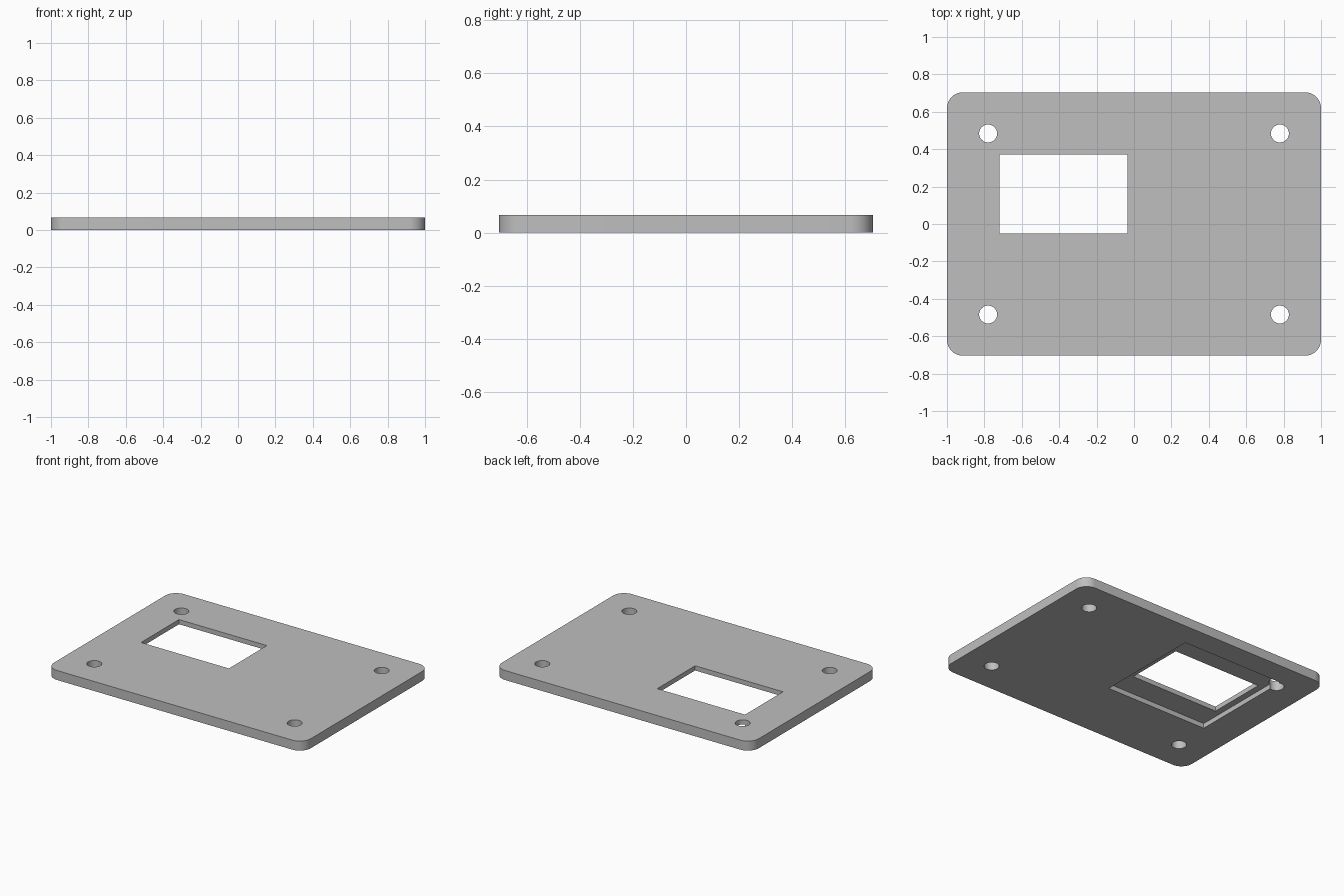
import bpy
import bmesh
import math

cube = bpy.data.objects.get("Cube")
if cube:
    bpy.data.objects.remove(cube, do_unlink=True)

THICK = 0.067
HALF_X, HALF_Y, CORNER = 1.0, 0.704, 0.085
HOLE_X, HOLE_Y, HOLE_R = 0.78, 0.484, 0.048
RECESS_DEPTH = 0.034

grey = bpy.data.materials.new("plain grey")
grey.use_nodes = True
colour = (0.52, 0.52, 0.52, 1)
grey.diffuse_color = colour
grey.node_tree.nodes["Principled BSDF"].inputs["Base Color"].default_value = colour


def extrude_outline(name, outline, z0, z1):
    """Solid prism over a counter-clockwise outline."""
    bm = bmesh.new()
    base = bm.faces.new([bm.verts.new((x, y, z0)) for x, y in outline])
    top = bmesh.ops.extrude_face_region(bm, geom=[base], use_keep_orig=True)
    for item in top["geom"]:
        if isinstance(item, bmesh.types.BMVert):
            item.co.z = z1
    bmesh.ops.recalc_face_normals(bm, faces=bm.faces[:])
    mesh = bpy.data.meshes.new(name)
    bm.to_mesh(mesh)
    bm.free()
    mesh.materials.append(grey)
    obj = bpy.data.objects.new(name, mesh)
    bpy.context.collection.objects.link(obj)
    return obj


def arc(cx, cy, r, start, sweep, steps):
    angles = [math.radians(start + sweep * i / steps) for i in range(steps + 1)]
    return [(cx + r * math.cos(a), cy + r * math.sin(a)) for a in angles]


def rectangle(x0, x1, y0, y1):
    return [(x0, y0), (x1, y0), (x1, y1), (x0, y1)]


# Plate with rounded corners
outline = []
for i, (sx, sy) in enumerate([(1, 1), (-1, 1), (-1, -1), (1, -1)]):
    outline += arc(sx * (HALF_X - CORNER), sy * (HALF_Y - CORNER), CORNER, 90 * i, 90, 12)
plate = extrude_outline("mounting_plate", outline, 0, THICK)

# Cutters: screw holes, window and the wider recess underneath
cutters = [
    extrude_outline("screw_hole_cutter", arc(sx * HOLE_X, sy * HOLE_Y, HOLE_R, 0, 360, 40)[:-1], -0.1, 0.2)
    for sx in (-1, 1) for sy in (-1, 1)
]
cutters.append(extrude_outline("window_cutter", rectangle(-0.72, -0.036, -0.05, 0.372), -0.1, 0.2))
cutters.append(extrude_outline("recess_cutter", rectangle(-0.765, 0.025, -0.22, 0.54), -0.1, RECESS_DEPTH))

bpy.ops.object.select_all(action="DESELECT")
plate.select_set(True)
bpy.context.view_layer.objects.active = plate
for cutter in cutters:
    cutter.hide_render = True
    mod = plate.modifiers.new(cutter.name, "BOOLEAN")
    mod.operation = "DIFFERENCE"
    mod.solver = "EXACT"
    mod.object = cutter
    bpy.ops.object.modifier_apply(modifier=mod.name)
for cutter in cutters:
    bpy.data.objects.remove(cutter, do_unlink=True)

bpy.ops.object.shade_smooth_by_angle(angle=math.radians(30))
